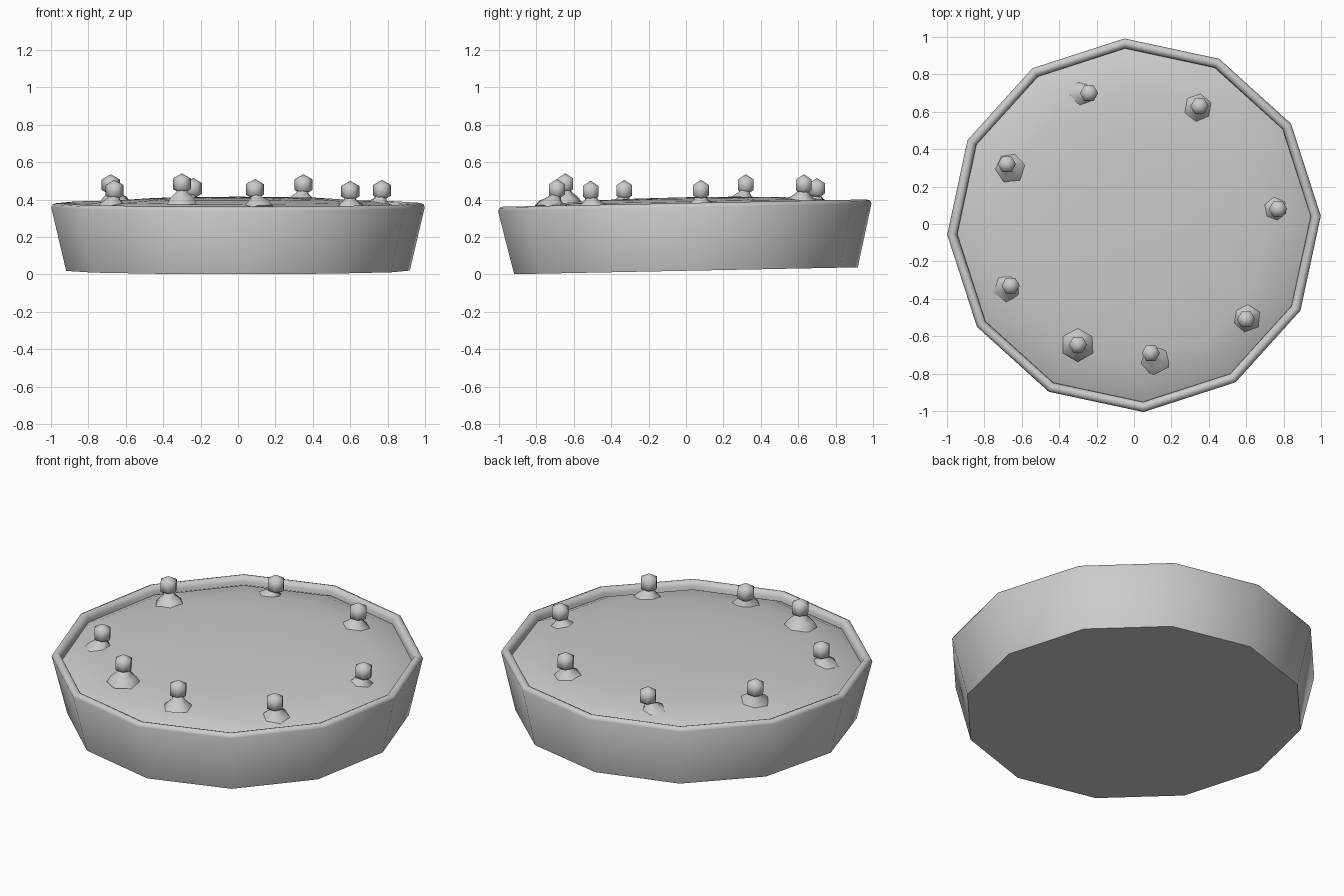
import bpy, bmesh, math, random
from mathutils import Vector, Matrix

random.seed(4)
if "Cube" in bpy.data.objects:
    bpy.data.objects.remove(bpy.data.objects["Cube"])

grey = bpy.data.materials.new("plain grey")
grey.use_nodes = True
GREY = (0.6, 0.6, 0.6, 1)
grey.diffuse_color = GREY
grey.node_tree.nodes["Principled BSDF"].inputs["Base Color"].default_value = GREY


def finish(bm, name, matrix, angle):
    """Turn a bmesh into a smooth shaded object."""
    bmesh.ops.recalc_face_normals(bm, faces=bm.faces)
    mesh = bpy.data.meshes.new(name)
    bm.to_mesh(mesh)
    bm.free()
    mesh.materials.append(grey)
    obj = bpy.data.objects.new(name, mesh)
    bpy.context.collection.objects.link(obj)
    obj.matrix_world = matrix
    bpy.ops.object.select_all(action='DESELECT')
    obj.select_set(True)
    bpy.context.view_layer.objects.active = obj
    bpy.ops.object.shade_smooth_by_angle(angle=math.radians(angle))
    return obj


def lathe(name, profile, sides, matrix, angle=50):
    """Spin a (radius, height) profile around z."""
    bm = bmesh.new()
    verts = [bm.verts.new((r, 0, z)) for r, z in profile]
    edges = [bm.edges.new(pair) for pair in zip(verts, verts[1:])]
    bmesh.ops.spin(bm, geom=verts + edges, cent=(0, 0, 0), axis=(0, 0, 1),
                   angle=math.tau, steps=sides, use_duplicate=False)
    bmesh.ops.remove_doubles(bm, verts=bm.verts, dist=0.0005)
    return finish(bm, name, matrix, angle)


# The whole dish leans slightly towards the front
lean = (Matrix.Translation((0, 0, 0.02)) @ Matrix.Rotation(0.02, 4, 'X')
        @ Matrix.Rotation(math.radians(2.9), 4, 'Z'))

# Dish: flat base, flared wall and rolled rim
lathe("dish", [(0, 0), (0.92, 0), (1.0, 0.34), (0.992, 0.355), (0.975, 0.362),
               (0.957, 0.355), (0.947, 0.335), (0.945, 0.29)], 12, lean)

# Filling: shallow dome inside the rim
lathe("filling", [(0.95, 0.312), (0.88, 0.343), (0.72, 0.37), (0.5, 0.385),
                  (0.25, 0.391), (0, 0.393)], 12, lean)

# Toppings: (ball centre, offset of the dollop base)
toppings = [
    ((-0.24, 0.70, 0.46), (-0.03, -0.01)), ((0.35, 0.63, 0.48), (-0.01, -0.01)),
    ((-0.68, 0.32, 0.48), (0.02, -0.02)), ((0.77, 0.08, 0.45), (-0.02, 0)),
    ((-0.66, -0.33, 0.45), (-0.01, -0.01)), ((0.60, -0.51, 0.445), (0, 0.01)),
    ((-0.30, -0.645, 0.485), (0, 0)), ((0.09, -0.69, 0.455), (0.02, -0.03)),
]
dollop = [(0, 0), (0.092, 0), (0.072, 0.035), (0.035, 0.065), (0.025, 0.1), (0, 0.1)]
for i, (centre, (dx, dy)) in enumerate(toppings, 1):
    centre = Vector(centre)
    axis = Vector((-dx, -dy, 0.11))
    pose = (Matrix.Translation(centre - axis) @ axis.to_track_quat('Z', 'Y').to_matrix().to_4x4()
            @ Matrix.Rotation(random.uniform(0, 1) if i != 7 else math.pi / 6, 4, 'Z'))
    lathe(f"dollop_{i}", dollop, 6, pose, 60)
    bm = bmesh.new()
    bmesh.ops.create_uvsphere(bm, u_segments=6, v_segments=3, radius=0.056)
    turn = Matrix.Rotation(math.pi / 6, 4, 'Z')
    finish(bm, f"ball_{i}", Matrix.Translation(centre) @ turn, 80)
